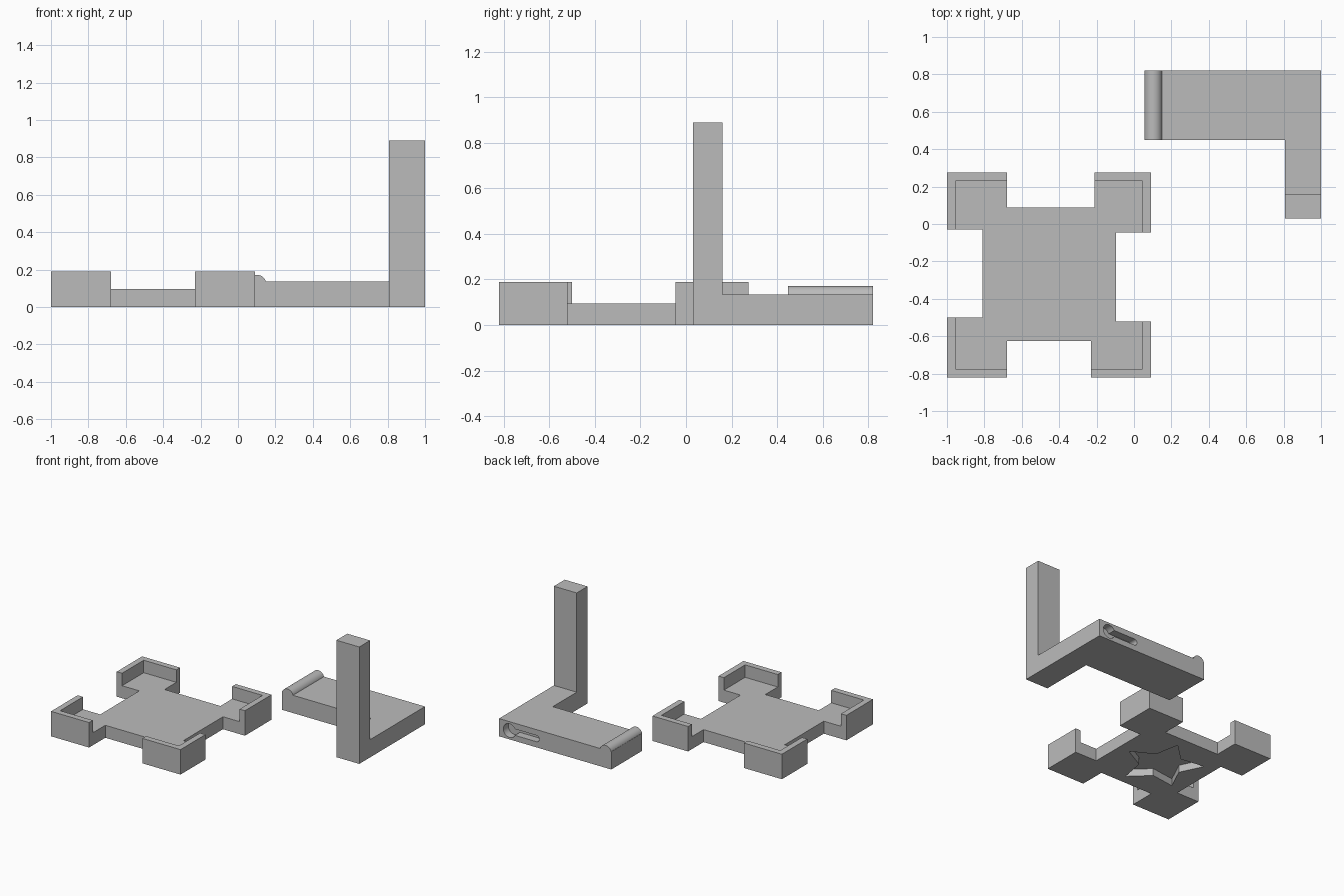
import bpy, bmesh
from math import sin, cos, pi
from mathutils import Matrix

if "Cube" in bpy.data.objects:
    bpy.data.objects.remove(bpy.data.objects["Cube"], do_unlink=True)

grey = bpy.data.materials.new("plain_grey")
grey.use_nodes = True
colour = (0.5, 0.5, 0.5, 1)
grey.diffuse_color = colour
grey.node_tree.nodes["Principled BSDF"].inputs["Base Color"].default_value = colour


def prism(name, outline, low, high):
    """Extrude an xy outline from low to high."""
    bm = bmesh.new()
    face = bm.faces.new([bm.verts.new((x, y, low)) for x, y in outline])
    ext = bmesh.ops.extrude_face_region(bm, geom=[face])
    bmesh.ops.translate(bm, vec=(0, 0, high - low),
                        verts=[v for v in ext["geom"] if isinstance(v, bmesh.types.BMVert)])
    bmesh.ops.recalc_face_normals(bm, faces=bm.faces)
    mesh = bpy.data.meshes.new(name)
    bm.to_mesh(mesh)
    bm.free()
    mesh.materials.append(grey)
    obj = bpy.data.objects.new(name, mesh)
    bpy.context.collection.objects.link(obj)
    return obj


def box(name, x0, x1, y0, y1, z0, z1):
    return prism(name, [(x0, y0), (x1, y0), (x1, y1), (x0, y1)], z0, z1)


def upright(obj, y):
    """Turn a prism so its outline lies in xz and its depth runs towards -y from y."""
    obj.data.transform(Matrix.Translation((0, y, 0)) @ Matrix.Rotation(pi / 2, 4, "X"))
    return obj


def combine(target, other, operation):
    mod = target.modifiers.new("join", "BOOLEAN")
    mod.operation, mod.solver, mod.object = operation, "EXACT", other
    bpy.context.view_layer.objects.active = target
    bpy.ops.object.modifier_apply(modifier=mod.name)
    bpy.data.objects.remove(other, do_unlink=True)


def ring(cx, cy, r, n, start=0.0, sweep=2 * pi):
    return [(cx + r * cos(start + sweep * i / n), cy + r * sin(start + sweep * i / n))
            for i in range(n)]


# Tray: flat plate with four walled corner pads
FLOOR, RIM, WALL = 0.095, 0.19, 0.045
tray = box("corner_tray", -0.81, -0.095, -0.625, 0.088, 0, FLOOR)
corners = [(-1, 0.275, -0.68, -0.03), (0.09, 0.275, -0.21, -0.045),
           (-1, -0.82, -0.68, -0.5), (0.09, -0.82, -0.23, -0.52)]
for ox, oy, ix, iy in corners:
    wx = ox + (WALL if ix > ox else -WALL)
    wy = oy + (WALL if iy > oy else -WALL)
    pad = box("pad", min(ox, ix), max(ox, ix), min(oy, iy), max(oy, iy), 0, FLOOR)
    combine(tray, pad, "UNION")
    wall = prism("wall", [(ox, oy), (ix, oy), (ix, wy), (wx, wy), (wx, iy), (ox, iy)], 0, RIM)
    combine(tray, wall, "UNION")

# Star recess in the underside
star = [(-0.48 + r * cos(i * pi / 5), -0.275 + r * sin(i * pi / 5))
        for i, r in enumerate([0.295, 0.155] * 5)]
combine(tray, prism("star_cutter", star, -0.1, 0.055), "DIFFERENCE")

# Stand: L-shaped foot, tall post and rounded lip
BACK, FRONT = 0.82, 0.448
stand = prism("post_stand", [(0.055, FRONT), (0.808, FRONT), (0.808, 0.03), (1, 0.03),
                             (1, BACK), (0.055, BACK)], 0, 0.135)
combine(stand, box("post", 0.808, 1, 0.03, 0.16, 0, 0.89), "UNION")
lip = upright(prism("lip", ring(0.103, 0.123, 0.048, 48), 0, BACK - FRONT), BACK)
combine(stand, lip, "UNION")

# Keyhole slot in the back of the foot
slot_end = ring(0.685, 0.067, 0.024, 16, pi / 2, pi)
slot = upright(prism("slot", slot_end + [(0.685, 0.043), (0.91, 0.043), (0.91, 0.091)],
                     -0.1, 0.06), BACK)
combine(stand, slot, "DIFFERENCE")
hole = upright(prism("hole", ring(0.912, 0.067, 0.052, 32), -0.1, 0.06), BACK)
combine(stand, hole, "DIFFERENCE")

# Smooth the curved areas, keep edges crisp
for obj in (tray, stand):
    bpy.ops.object.select_all(action="DESELECT")
    obj.select_set(True)
    bpy.context.view_layer.objects.active = obj
    bpy.ops.object.shade_smooth_by_angle(angle=pi / 6)
